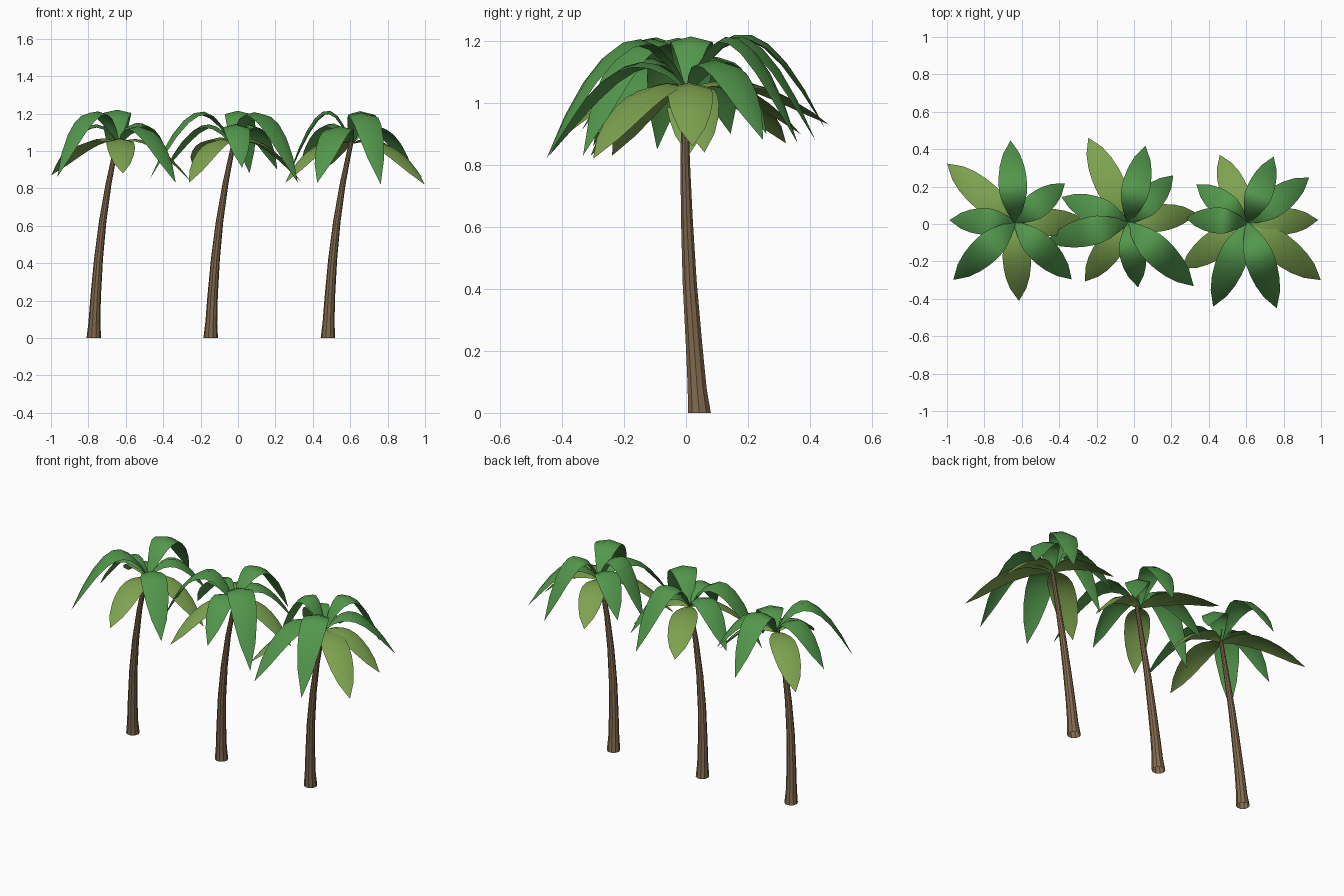
import bpy, math
from mathutils import Vector

cube = bpy.data.objects.get("Cube")
if cube:
    bpy.data.objects.remove(cube, do_unlink=True)


def material(name, color):
    mat = bpy.data.materials.new(name)
    mat.use_nodes = True
    mat.diffuse_color = (*color, 1)
    mat.node_tree.nodes["Principled BSDF"].inputs["Base Color"].default_value = (*color, 1)
    return mat


BARK = material("brown bark", (0.23, 0.147, 0.078))
GREEN = material("leaf green", (0.085, 0.31, 0.072))
OLIVE = material("olive green", (0.205, 0.36, 0.077))


def add_mesh(name, verts, faces, mat, angle):
    mesh = bpy.data.meshes.new(name)
    mesh.from_pydata(verts, [], faces)
    mesh.materials.append(mat)
    obj = bpy.data.objects.new(name, mesh)
    bpy.context.collection.objects.link(obj)
    bpy.ops.object.select_all(action='DESELECT')
    obj.select_set(True)
    bpy.context.view_layer.objects.active = obj
    bpy.ops.object.shade_smooth_by_angle(angle=math.radians(angle))
    return obj


# Trunk: a leaning, tapering open tube; each ring is (x offset, y, z, radius)
TRUNK_RINGS = [(0, .043, 0, .039), (.003, .036, .08, .032), (.01, .026, .22, .028),
               (.025, .012, .42, .024), (.047, .003, .62, .02), (.078, -.003, .82, .016),
               (.11, -.002, .98, .013), (.125, 0, 1.05, .012)]
SIDES = 10


def add_trunk(name, base_x):
    verts, faces = [], []
    for dx, y, z, radius in TRUNK_RINGS:
        for i in range(SIDES):
            a = math.tau * i / SIDES
            verts.append((base_x + dx + radius * math.cos(a), y + radius * math.sin(a), z))
    for ring in range(len(TRUNK_RINGS) - 1):
        for i in range(SIDES):
            a, b = ring * SIDES + i, ring * SIDES + (i + 1) % SIDES
            faces.append((a, b, b + SIDES, a + SIDES))
    add_mesh(name, verts, faces, BARK, 30)


# Frond: a tent-shaped blade swept along an arc from the crown to its tip
WIDTHS = [.12, .5, .78, .95, 1, .97, .85, .58, 0]
TIERS = {"high": (1.46, GREEN), "middle": (1.3, GREEN), "low": (1.14, OLIVE)}


def add_frond(name, crown, tier, degrees, reach, tip_z):
    rise, mat = TIERS[tier]
    a = math.radians(degrees)
    out = Vector((math.cos(a), math.sin(a), 0))
    side = Vector((-out.y, out.x, 0))
    bend = crown + out * reach * .42
    bend.z = rise
    tip = crown + out * reach
    tip.z = tip_z
    half = .05 + .06 * reach
    verts, faces = [], []
    last = len(WIDTHS) - 1
    for i, w in enumerate(WIDTHS):
        t = i / last
        mid = crown * (1 - t) ** 2 + bend * 2 * t * (1 - t) + tip * t * t
        along = ((bend - crown) * (1 - t) + (tip - bend) * t).normalized()
        up = along.cross(side)
        if i == last:
            verts.append(mid)
            break
        for s in (-1, 0, 1):
            verts.append(mid + side * s * w * half - up * abs(s) * w * .018)
    for i in range(last - 1):
        for k in range(2):
            v = i * 3 + k
            faces.append((v, v + 3, v + 4, v + 1))
    end = (last - 1) * 3
    faces += [(end, end + 3, end + 1), (end + 1, end + 3, end + 2)]
    add_mesh(name, verts, faces, mat, 60)


# Each tree: trunk base x, crown x, then fronds as (direction, reach, tip height)
TREES = {
    "left_tree": (-.771, -.637, {
        "high": [(93, .44, .92), (-137, .45, .86)],
        "middle": [(38, .34, .95), (178, .35, .9), (-45, .43, .83)],
        "low": [(139, .48, .87), (0, .39, .83), (-87, .42, .88)]}),
    "middle_tree": (-.146, -.033, {
        "high": [(77, .42, .88), (-167, .45, .85), (-44, .49, .83)],
        "middle": [(46, .35, .9), (159, .38, .9), (-81, .35, .91)],
        "low": [(115, .5, .93), (8, .37, .84), (-126, .39, .83)]}),
    "right_tree": (.481, .605, {
        "high": [(68, .38, .87), (-71, .485, .82), (176, .33, .88)],
        "middle": [(36, .41, .88), (143, .34, .93), (-112, .485, .83)],
        "low": [(112, .39, .9), (2, .38, .86), (-38, .5, .82), (-145, .43, .83)]}),
}

for tree, (base_x, crown_x, tiers) in TREES.items():
    add_trunk(tree + "_trunk", base_x)
    crown = Vector((crown_x, .008, 1.04))
    for tier, fronds in tiers.items():
        for number, frond in enumerate(fronds, 1):
            add_frond(f"{tree}_{tier}_frond_{number}", crown, tier, *frond)
